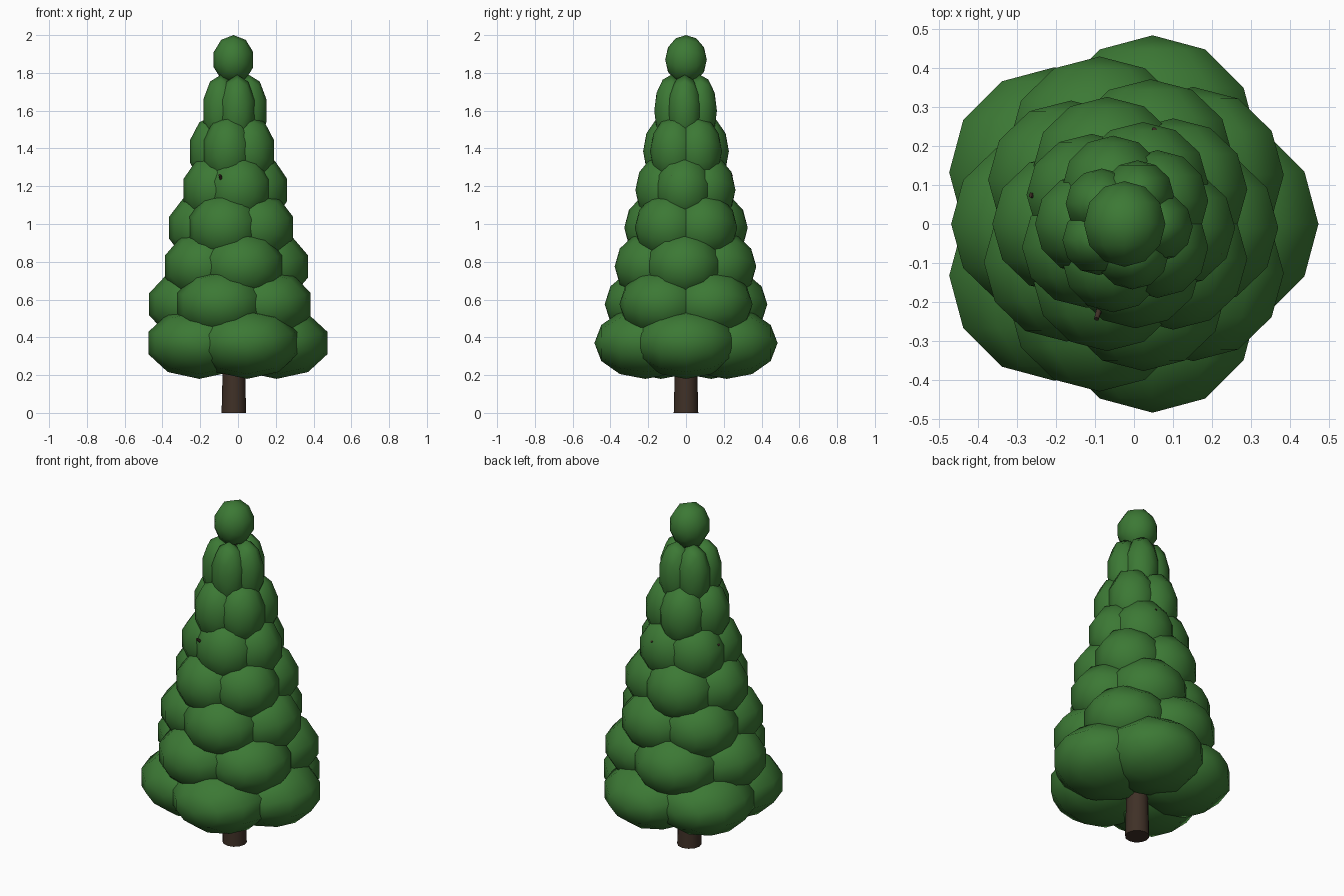
import bpy, bmesh, math
from mathutils import Matrix, Vector

if "Cube" in bpy.data.objects:
    bpy.data.objects.remove(bpy.data.objects["Cube"])

AXIS = -0.022  # x of the trunk line


def material(name, rgb):
    m = bpy.data.materials.new(name)
    m.diffuse_color = (*rgb, 1)
    m.use_nodes = True
    m.node_tree.nodes["Principled BSDF"].inputs["Base Color"].default_value = m.diffuse_color
    return m


GREEN = material("needles", (0.045, 0.19, 0.035))
BROWN = material("bark", (0.05, 0.03, 0.02))


def finish(bm, name, mat, angle=60):
    me = bpy.data.meshes.new(name)
    bm.to_mesh(me)
    bm.free()
    ob = bpy.data.objects.new(name, me)
    bpy.context.collection.objects.link(ob)
    me.materials.append(mat)
    bpy.ops.object.select_all(action='DESELECT')
    ob.select_set(True)
    bpy.context.view_layer.objects.active = ob
    bpy.ops.object.shade_smooth_by_angle(angle=math.radians(angle))
    return ob


def blob(bm, c, rx, ry, rz):
    # low-poly ball with its poles along y
    mat = (Matrix.Translation(c) @ Matrix.Diagonal((rx, ry, rz, 1))
           @ Matrix.Rotation(math.pi / 2, 4, 'X'))
    bmesh.ops.create_uvsphere(bm, u_segments=10, v_segments=6, radius=1, matrix=mat)


def rod(bm, a, b, r1, r2, sides):
    a, b = Vector(a), Vector(b)
    d = b - a
    mat = Matrix.Translation((a + b) / 2) @ d.to_track_quat('Z', 'Y').to_matrix().to_4x4()
    bmesh.ops.create_cone(bm, cap_ends=True, segments=sides, radius1=r1, radius2=r2,
                          depth=d.length, matrix=mat)


# trunk
bm = bmesh.new()
rod(bm, (AXIS, 0, 0), (AXIS, 0, 1.8), 0.065, 0.02, 12)
finish(bm, "trunk", BROWN)

# thin branches whose tips just reach through the foliage
bm = bmesh.new()
for k in range(4):
    t = math.radians(-17 + 90 * k)
    rod(bm, (AXIS, 0, 1.05), (AXIS + 0.255 * math.cos(t), 0.255 * math.sin(t), 1.26),
        0.02, 0.007, 6)
finish(bm, "branches", BROWN)

# foliage tiers: centre height, ring radius, blob half sizes x, y, z, first angle
tiers = [
    (0.37, 0.226, 0.284, 0.270, 0.19, 0),
    (0.575, 0.215, 0.245, 0.226, 0.19, 180),
    (0.775, 0.180, 0.224, 0.204, 0.19, -3),
    (0.98, 0.152, 0.200, 0.182, 0.19, 180),
    (1.18, 0.115, 0.176, 0.156, 0.19, -5),
    (1.385, 0.102, 0.137, 0.130, 0.19, 180),
    (1.60, 0.080, 0.098, 0.090, 0.19, -5),
]
for i, (z, ring, rx, ry, rz, start) in enumerate(tiers):
    bm = bmesh.new()
    for k in range(5):
        t = math.radians(start + 72 * k)
        blob(bm, (AXIS + ring * math.cos(t), ring * math.sin(t), z), rx, ry, rz)
    finish(bm, f"foliage_tier_{i + 1}", GREEN)

# crown ball
bm = bmesh.new()
blob(bm, (-0.024, 0, 1.87), 0.11, 0.11, 0.13)
finish(bm, "crown", GREEN)
